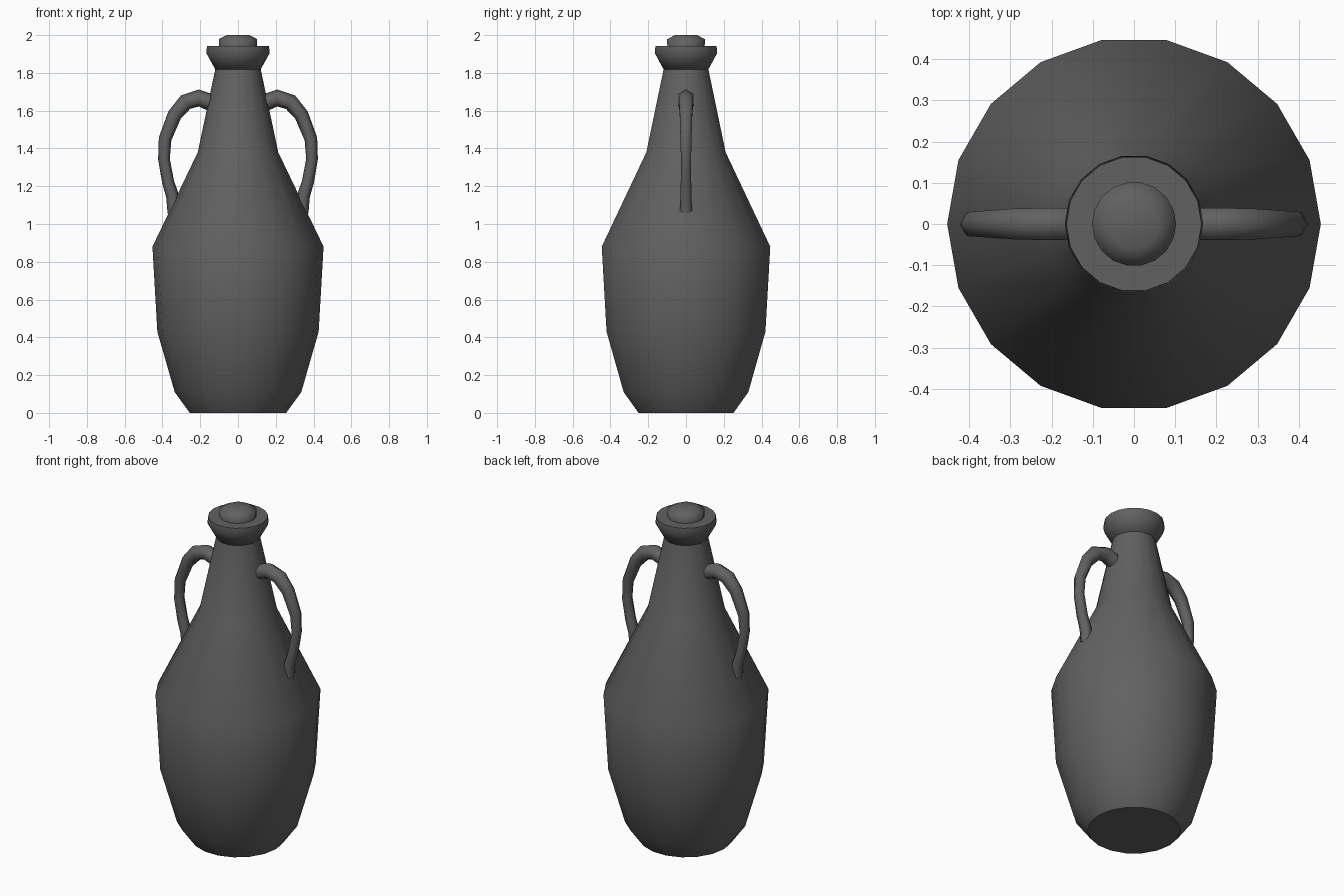
import bpy, bmesh, math
from mathutils import Vector

if "Cube" in bpy.data.objects:
    bpy.data.objects.remove(bpy.data.objects["Cube"])

# Single dark glaze
GREY = (0.12, 0.12, 0.12, 1)
glaze = bpy.data.materials.new("dark_grey_glaze")
glaze.use_nodes = True
glaze.diffuse_color = GREY
bsdf = glaze.node_tree.nodes["Principled BSDF"]
bsdf.inputs["Base Color"].default_value = GREY


def skin(name, rings, sharp_angle):
    """Bridge a list of point rings into a capped, smooth-shaded solid."""
    bm = bmesh.new()
    loops = [[bm.verts.new(p) for p in ring] for ring in rings]
    n = len(loops[0])
    for a, b in zip(loops, loops[1:]):
        for i in range(n):
            j = (i + 1) % n
            bm.faces.new((a[i], a[j], b[j], b[i]))
    bm.faces.new(loops[0][::-1])
    bm.faces.new(loops[-1])
    bmesh.ops.recalc_face_normals(bm, faces=bm.faces)
    mesh = bpy.data.meshes.new(name)
    bm.to_mesh(mesh)
    bm.free()
    mesh.materials.append(glaze)
    obj = bpy.data.objects.new(name, mesh)
    bpy.context.collection.objects.link(obj)
    bpy.ops.object.select_all(action='DESELECT')
    obj.select_set(True)
    bpy.context.view_layer.objects.active = obj
    bpy.ops.object.shade_smooth_by_angle(angle=math.radians(sharp_angle))
    return obj


def lathe(name, profile, sharp_angle, sides=18):
    turns = [math.tau * i / sides for i in range(sides)]
    return skin(name, [[(r * math.cos(t), r * math.sin(t), z) for t in turns]
                       for r, z in profile], sharp_angle)


def handle(name, side):
    # Path in the xz plane: x, z, section radius
    path = [(0.15, 1.645, 0.045), (0.207, 1.667, 0.045), (0.278, 1.645, 0.043),
            (0.336, 1.577, 0.038), (0.386, 1.45, 0.034), (0.392, 1.344, 0.031),
            (0.37, 1.222, 0.032), (0.347, 1.15, 0.034), (0.337, 1.06, 0.036)]
    pts = [Vector((side * x, 0, z)) for x, z, r in path]
    across = Vector((0, 1, 0))
    rings = []
    for i, p in enumerate(pts):
        along = (pts[min(i + 1, len(pts) - 1)] - pts[max(i - 1, 0)]).normalized()
        out = across.cross(along)
        r = path[i][2]
        rings.append([p + r * (math.cos(t) * out + math.sin(t) * across)
                      for t in (math.tau * k / 6 for k in range(6))])
    return skin(name, rings, 65)


# Body with tapering neck
lathe("bottle_body", [(0.255, 0), (0.335, 0.11), (0.427, 0.43), (0.453, 0.88),
                      (0.213, 1.38), (0.118, 1.83)], 38)

# Flared lip
lathe("lip", [(0.12, 1.818), (0.168, 1.905), (0.164, 1.943), (0.09, 1.943)], 65)

# Stopper
lathe("stopper", [(0.1, 1.93), (0.102, 1.978), (0.06, 2.0)], 75)

# Pair of curved handles
handle("left_handle", 1)
handle("right_handle", -1)
